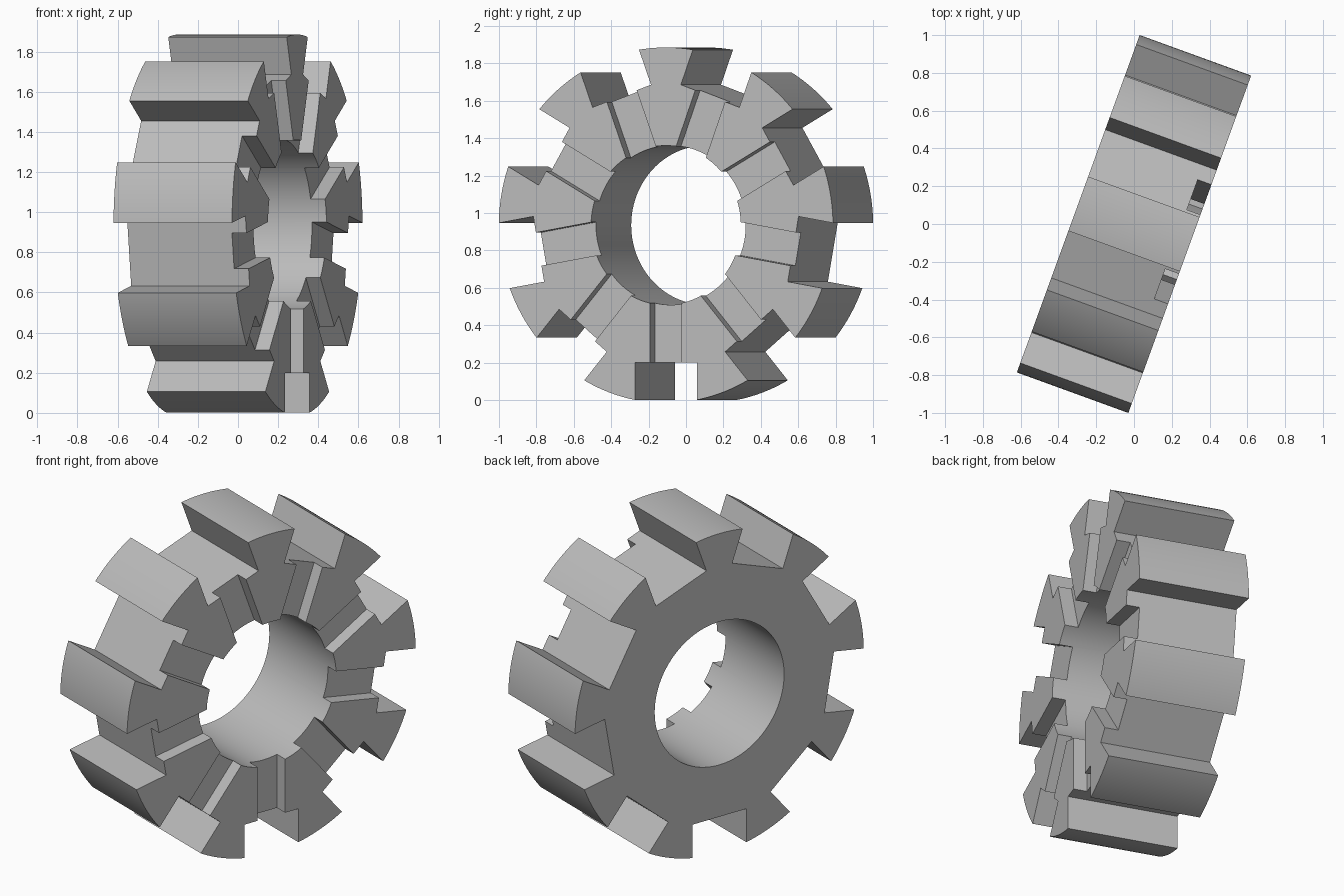
import bpy
import math
from mathutils import Matrix, Vector

cube = bpy.data.objects.get("Cube")
if cube:
    bpy.data.objects.remove(cube, do_unlink=True)

RADIUS, BORE, WIDTH = 0.9505, 0.426, 0.628
SLOT_FLOOR, SLOT_WIDTH = 0.735, 0.354
GROOVE_WIDTH, GROOVE_DEPTH = 0.18, 0.077
TEETH = 9
CENTRE_Z = 0.9345
TURN = math.radians(-20)


def cylinder(name, radius, length, sides):
    """Cylinder lying along the x axis."""
    bpy.ops.mesh.primitive_cylinder_add(vertices=sides, radius=radius, depth=length)
    ob = bpy.context.object
    ob.name = name
    ob.data.transform(Matrix.Rotation(math.pi / 2, 4, 'Y'))
    return ob


def radial_boxes(name, x_range, width, r_range):
    """One box per gap between teeth, pointing outward from the axis."""
    parts = []
    for i in range(TEETH):
        bpy.ops.mesh.primitive_cube_add(size=1)
        ob = bpy.context.object
        size = Vector((x_range[1] - x_range[0], width, r_range[1] - r_range[0]))
        centre = Vector((sum(x_range) / 2, 0, sum(r_range) / 2))
        angle = 2 * math.pi * (i + 0.5) / TEETH
        ob.data.transform(Matrix.Rotation(angle, 4, 'X')
                          @ Matrix.Translation(centre)
                          @ Matrix.Diagonal(size).to_4x4())
        parts.append(ob)
    bpy.ops.object.select_all(action='DESELECT')
    for ob in parts:
        ob.select_set(True)
    bpy.context.view_layer.objects.active = parts[0]
    bpy.ops.object.join()
    parts[0].name = name
    return parts[0]


def cut(target, cutter):
    mod = target.modifiers.new(cutter.name, 'BOOLEAN')
    mod.operation = 'DIFFERENCE'
    mod.solver = 'EXACT'
    mod.object = cutter
    cutter.hide_render = True
    bpy.context.view_layer.objects.active = target
    bpy.ops.object.modifier_apply(modifier=mod.name)
    bpy.data.objects.remove(cutter, do_unlink=True)


# Blank disc, bored through the middle
ring = cylinder("toothed_ring", RADIUS, WIDTH, 180)
cut(ring, cylinder("bore_cutter", BORE, 2 * WIDTH, 128))

# Full-width slots leave the teeth standing
cut(ring, radial_boxes("slot_cutter", (-WIDTH, WIDTH), SLOT_WIDTH, (SLOT_FLOOR, 1.2)))

# Shallow radial grooves on one face, from the bore to each slot
half = WIDTH / 2
cut(ring, radial_boxes("groove_cutter", (half - GROOVE_DEPTH, half + 0.1),
                       GROOVE_WIDTH, (0.3, 0.85)))

# Stand the ring on the ground, turned about the vertical
ring.data.transform(Matrix.Translation((0, 0, CENTRE_Z)) @ Matrix.Rotation(TURN, 4, 'Z'))

# Plain grey metal
grey = bpy.data.materials.new("plain_grey")
grey.use_nodes = True
colour = (0.5, 0.5, 0.5, 1)
grey.diffuse_color = colour
grey.node_tree.nodes["Principled BSDF"].inputs["Base Color"].default_value = colour
ring.data.materials.clear()
ring.data.materials.append(grey)

bpy.ops.object.select_all(action='DESELECT')
ring.select_set(True)
bpy.context.view_layer.objects.active = ring
bpy.ops.object.shade_smooth_by_angle(angle=math.radians(30))
